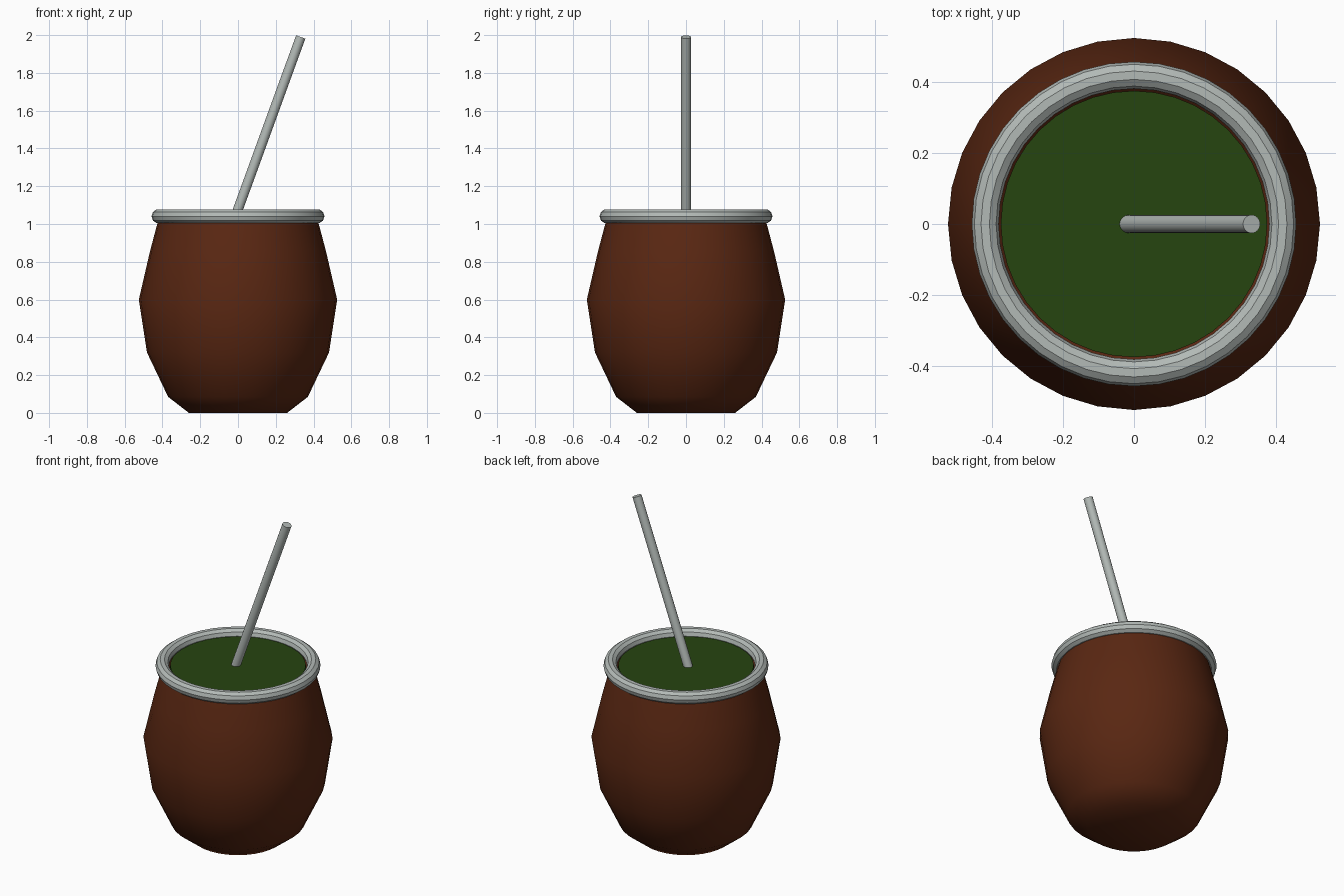
import bpy, bmesh, math
from mathutils import Vector

if "Cube" in bpy.data.objects:
    bpy.data.objects.remove(bpy.data.objects["Cube"])


def material(name, rgb):
    m = bpy.data.materials.new(name)
    m.diffuse_color = (*rgb, 1)
    m.use_nodes = True
    m.node_tree.nodes["Principled BSDF"].inputs["Base Color"].default_value = m.diffuse_color
    return m


brown = material("gourd brown", (0.10, 0.020, 0.006))
silver = material("silver metal", (0.45, 0.49, 0.47))
green = material("tea green", (0.019, 0.058, 0.005))


def lathe(name, profile, sides, mat, closed=False):
    """Spin (radius, z) points round the z axis; radius 0 becomes a pole."""
    bm = bmesh.new()
    rings = []
    for r, z in profile:
        if r == 0:
            rings.append([bm.verts.new((0, 0, z))] * sides)
        else:
            rings.append([bm.verts.new((r * math.cos(math.tau * i / sides),
                                        r * math.sin(math.tau * i / sides), z))
                          for i in range(sides)])
    pairs = list(zip(rings, rings[1:])) + ([(rings[-1], rings[0])] if closed else [])
    for a, b in pairs:
        for i in range(sides):
            j = (i + 1) % sides
            bm.faces.new(list(dict.fromkeys((a[i], a[j], b[j], b[i]))))
    bmesh.ops.recalc_face_normals(bm, faces=bm.faces)
    mesh = bpy.data.meshes.new(name)
    bm.to_mesh(mesh)
    bm.free()
    mesh.materials.append(mat)
    ob = bpy.data.objects.new(name, mesh)
    bpy.context.collection.objects.link(ob)
    return ob


def smooth(ob, angle=None):
    bpy.ops.object.select_all(action='DESELECT')
    ob.select_set(True)
    bpy.context.view_layer.objects.active = ob
    if angle is None:
        bpy.ops.object.shade_smooth()
    else:
        bpy.ops.object.shade_smooth_by_angle(angle=math.radians(angle))


# Gourd cup: outer wall, lip, inner wall and hidden floor under the tea
cup = lathe("gourd_cup", [(0, 0), (0.26, 0), (0.37, 0.085), (0.482, 0.32),
                          (0.525, 0.60), (0.466, 0.855), (0.425, 1.01),
                          (0.415, 1.04), (0.386, 1.04), (0.384, 1.0), (0, 1.0)],
            32, brown)
smooth(cup)

# Metal rim: ring with a ten-sided section
rim = lathe("metal_rim", [(0.42 + 0.038 * math.cos(math.tau * k / 10),
                           1.041 + 0.038 * math.sin(math.tau * k / 10))
                          for k in range(10)], 40, silver, closed=True)
smooth(rim, 30)

# Tea surface
tea = lathe("tea_surface", [(0, 1.0), (0.376, 1.0), (0.376, 1.042), (0, 1.042)], 40, green)
smooth(tea, 30)

# Straw leaning to +x
tilt = math.radians(20)
top = Vector((0.332, 0, 1.99))
length = 1.3
straw = lathe("metal_straw", [(0, -length), (0.026, -length), (0.026, 0), (0, 0)], 16, silver)
straw.location = top
straw.rotation_euler = (0, tilt, 0)
smooth(straw, 30)
